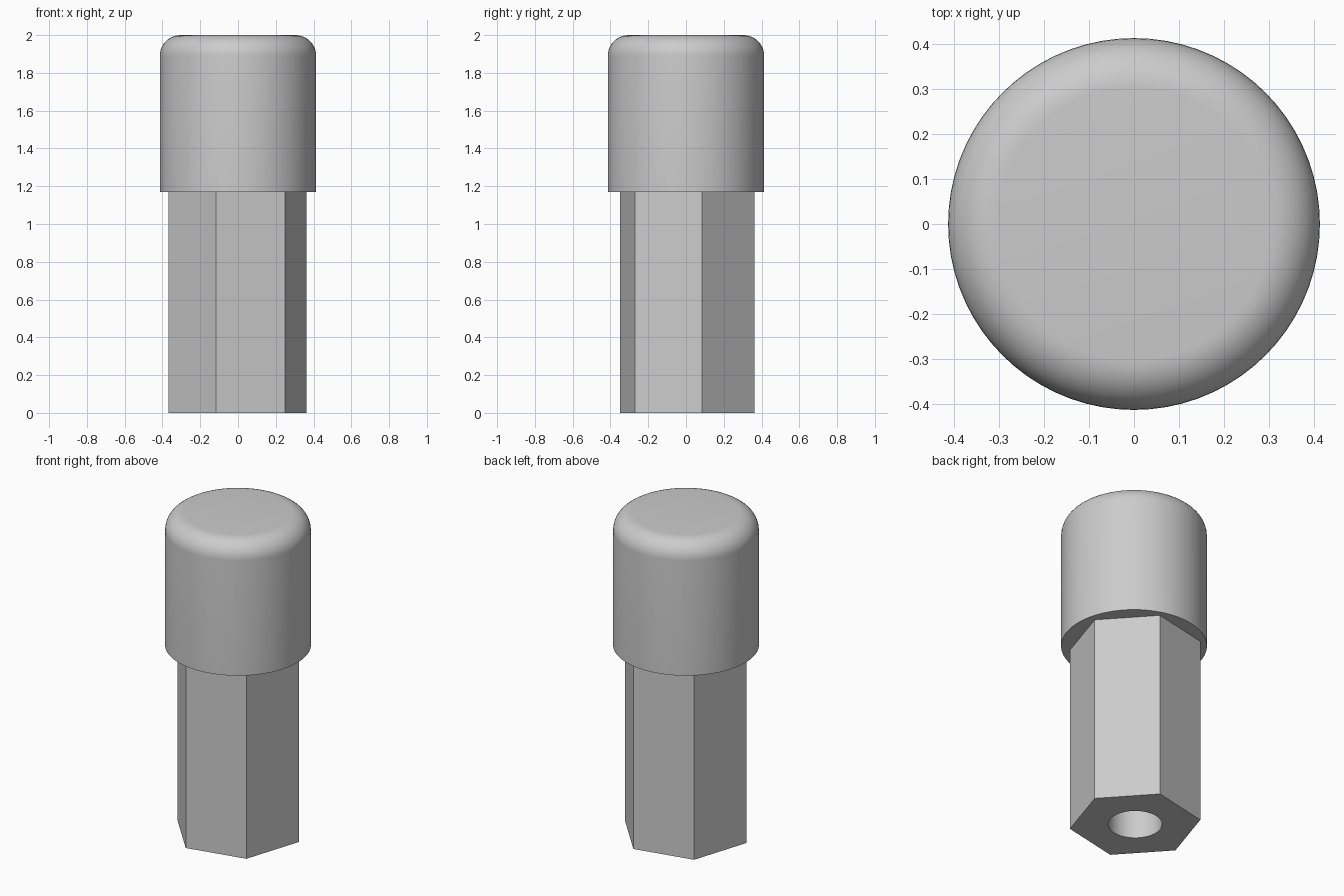
import bpy
import bmesh
import math

cube = bpy.data.objects.get("Cube")
if cube:
    bpy.data.objects.remove(cube, do_unlink=True)

# Single grey material
GREY = (0.6, 0.6, 0.6, 1.0)
grey = bpy.data.materials.new("plain grey")
grey.use_nodes = True
grey.diffuse_color = GREY
grey.node_tree.nodes["Principled BSDF"].inputs["Base Color"].default_value = GREY


def finish(name, bm, location=(0, 0, 0)):
    bmesh.ops.recalc_face_normals(bm, faces=bm.faces)
    mesh = bpy.data.meshes.new(name)
    bm.to_mesh(mesh)
    bm.free()
    mesh.materials.append(grey)
    obj = bpy.data.objects.new(name, mesh)
    obj.location = location
    bpy.context.collection.objects.link(obj)
    bpy.ops.object.select_all(action='DESELECT')
    obj.select_set(True)
    bpy.context.view_layer.objects.active = obj
    bpy.ops.object.shade_smooth_by_angle(angle=math.radians(30))
    return obj


def ring(bm, radius, z, sides, turn=0.0):
    angles = [turn + math.tau * i / sides for i in range(sides)]
    return [bm.verts.new((radius * math.cos(a), radius * math.sin(a), z)) for a in angles]


def loop_edges(bm, verts):
    return [bm.edges.new((v, verts[i - 1])) for i, v in enumerate(verts)]


def bridge(bm, low, high):
    for i in range(len(low)):
        bm.faces.new((low[i - 1], low[i], high[i], high[i - 1]))


# Rounded cap: straight wall, quarter-round shoulder, flat top
CAP_RADIUS, CAP_BOTTOM, TOP, FILLET = 0.414, 1.17, 2.0, 0.11
STEPS, SIDES = 10, 72
profile = [(CAP_RADIUS, CAP_BOTTOM)]
for i in range(STEPS + 1):
    a = math.pi / 2 * i / STEPS
    profile.append((CAP_RADIUS - FILLET + FILLET * math.cos(a),
                    TOP - FILLET + FILLET * math.sin(a)))
bm = bmesh.new()
rings = [ring(bm, r, z, SIDES) for r, z in profile]
for low, high in zip(rings, rings[1:]):
    bridge(bm, low, high)
bm.faces.new(rings[0])
bm.faces.new(rings[-1])
finish("rounded_cap", bm)

# Hexagonal shaft with a round blind hole in its base
HEX_RADIUS, HOLE_RADIUS, TURN = 0.3735, 0.153, math.radians(12.2)
bm = bmesh.new()
hex_low = ring(bm, HEX_RADIUS, 0, 6, TURN)
hex_high = ring(bm, HEX_RADIUS, CAP_BOTTOM + 0.02, 6, TURN)
hole_low = ring(bm, HOLE_RADIUS, 0, 48)
hole_high = ring(bm, HOLE_RADIUS, CAP_BOTTOM, 48)
rim = loop_edges(bm, hex_low) + loop_edges(bm, hole_low)
bmesh.ops.triangle_fill(bm, edges=rim, use_beauty=True, normal=(0, 0, -1))
bridge(bm, hex_low, hex_high)
bridge(bm, hole_low, hole_high)
bm.faces.new(hex_high)
bm.faces.new(hole_high)
finish("hex_shaft", bm, (-0.003, 0.006, 0))
